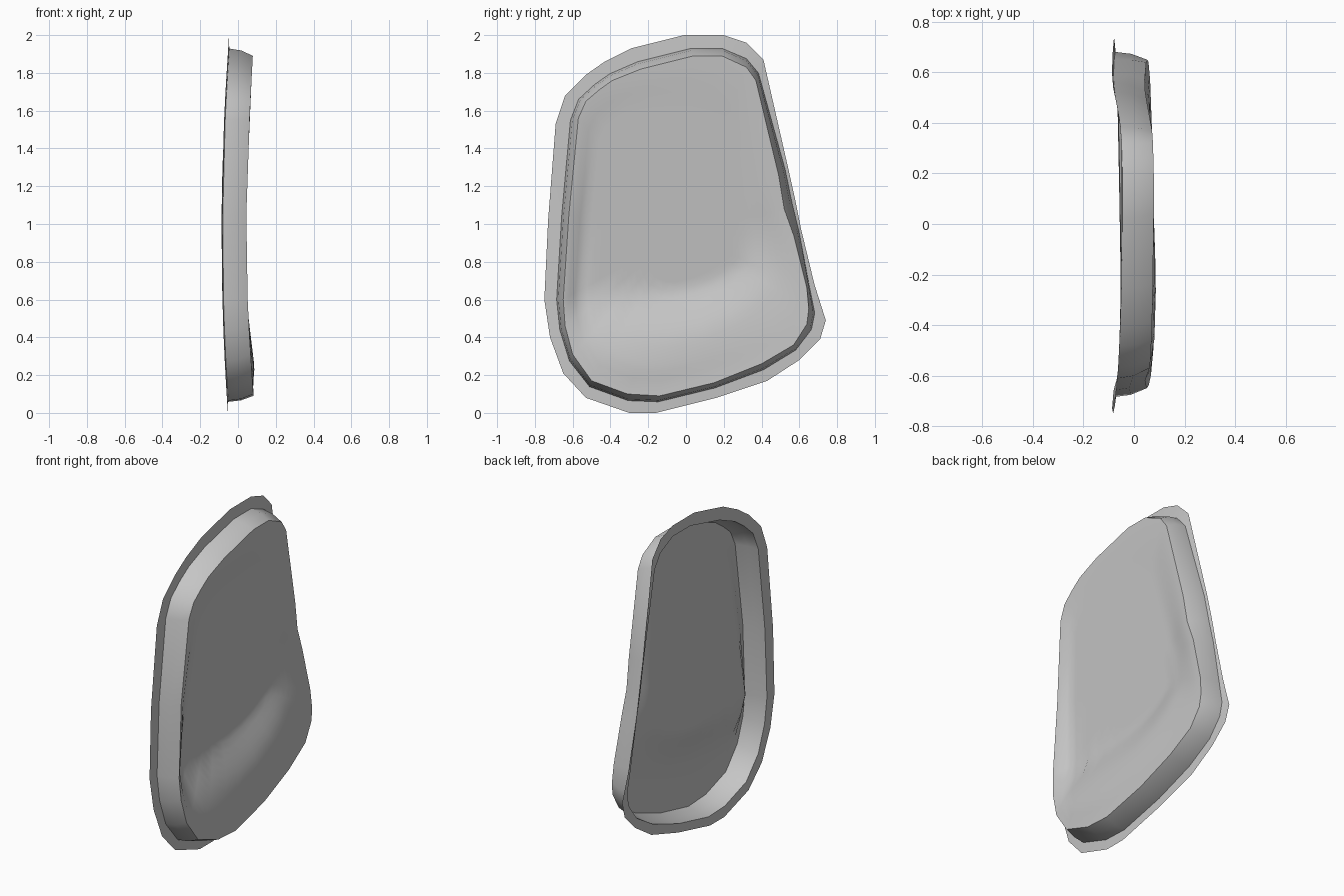
import bpy
import bmesh
import math

cube = bpy.data.objects.get("Cube")
if cube:
    bpy.data.objects.remove(cube, do_unlink=True)

grey = bpy.data.materials.new("plain grey")
grey.use_nodes = True
tone = (0.56, 0.56, 0.56, 1.0)
grey.diffuse_color = tone
grey.node_tree.nodes["Principled BSDF"].inputs["Base Color"].default_value = tone

# Matching outlines in (y, z): flange rim, and edge of the raised panel
rim = [(-.01, 2), (.2, 2), (.32, 1.96), (.41, 1.87), (.54, 1.3), (.58, 1.12),
       (.61, .97), (.68, .68), (.74, .49), (.71, .39), (.6, .28), (.43, .17),
       (.16, .08), (-.16, 0), (-.3, 0), (-.53, .08), (-.65, .21), (-.72, .4),
       (-.75, .6), (-.73, 1.02), (-.69, 1.53), (-.64, 1.68), (-.53, 1.79),
       (-.43, 1.86), (-.29, 1.93)]
edge = [(.04, 1.89), (.19, 1.89), (.32, 1.83), (.37, 1.76), (.49, 1.26), (.52, 1.08),
        (.57, .94), (.64, .66), (.65, .55), (.64, .47), (.57, .36), (.4, .26),
        (.15, .16), (-.14, .09), (-.31, .1), (-.5, .17), (-.6, .31), (-.64, .46),
        (-.65, .6), (-.62, 1.05), (-.57, 1.56), (-.53, 1.65), (-.46, 1.71),
        (-.39, 1.76), (-.24, 1.82)]


def mix(a, b, t):
    return a + (b - a) * t


def blend(a, b, t):
    return [(mix(p[0], q[0], t), mix(p[1], q[1], t)) for p, q in zip(a, b)]


def clamp(t):
    return min(1, max(0, t))


def smooth(t):
    t = clamp(t)
    return t * t * (3 - 2 * t)


def rim_x(z):
    return -.087 + .037 * clamp(abs(z - .95)) ** 2


def base_x(z):
    return rim_x(z) + .006


def edge_x(z):
    return .042 + (.037 if z > .9 else .055) * abs(z - .9) ** 1.5


def wall_x(z):
    return mix(edge_x(z), base_x(z), .5)


# Panel height: deep hollow leaning out to the top, a ramp, and a swelling below
def panel_x(y, z):
    floor = mix(-.015, .075, (z - .7) / 1.17)
    swelling = .09 - .12 * max(0, z - .22)
    ramp_top = .65 + .1 * y + 1.2 * max(0, y) ** 2
    ramp = 1 - (1 - clamp((ramp_top - z) / .28)) ** 2
    return mix(floor, swelling, ramp)


def lift(loop, height):
    return [(height(z), y, z) for y, z in loop]


def build(name, loops, centre=None):
    bm = bmesh.new()
    rings = [[bm.verts.new(p) for p in loop] for loop in loops]
    n = len(rings[0])
    for outer, inner in zip(rings, rings[1:]):
        for i in range(n):
            j = (i + 1) % n
            bm.faces.new((outer[i], inner[i], inner[j], outer[j]))
    if centre:
        tip = bm.verts.new(centre)
        for i in range(n):
            bm.faces.new((rings[-1][i], tip, rings[-1][(i + 1) % n]))
    mesh = bpy.data.meshes.new(name)
    bm.to_mesh(mesh)
    bm.free()
    mesh.materials.append(grey)
    obj = bpy.data.objects.new(name, mesh)
    bpy.context.collection.objects.link(obj)
    bpy.ops.object.select_all(action='DESELECT')
    obj.select_set(True)
    bpy.context.view_layer.objects.active = obj
    bpy.ops.object.shade_smooth_by_angle(angle=math.radians(40))


# Flat flange around the open back, almost vanishing along the slanted side
base = blend(edge, rim, .35)
base[4:7] = blend(edge[4:7], rim[4:7], .7)
base_loop = lift(base, base_x)
build("flange", [lift(rim, rim_x), base_loop])

# Side wall, rounding over slightly towards the panel
edge_loop = lift(edge, edge_x)
build("side_wall", [base_loop, lift(blend(edge, base, .75), wall_x), edge_loop])

# Face panel, in rings shrinking to the middle; the hollow drops fastest at -y
middle = (-.02, .95)
loops = [edge_loop]
steps = 20
for k in range(1, steps):
    t = k / steps
    ring = []
    for y, z in blend(edge, [middle] * len(edge), t):
        width = .16 + .2 * smooth((y + .5) / .8)
        ring.append((mix(edge_x(z), panel_x(y, z), smooth(t / width)), y, z))
    loops.append(ring)
build("face_panel", loops, (panel_x(*middle), *middle))
